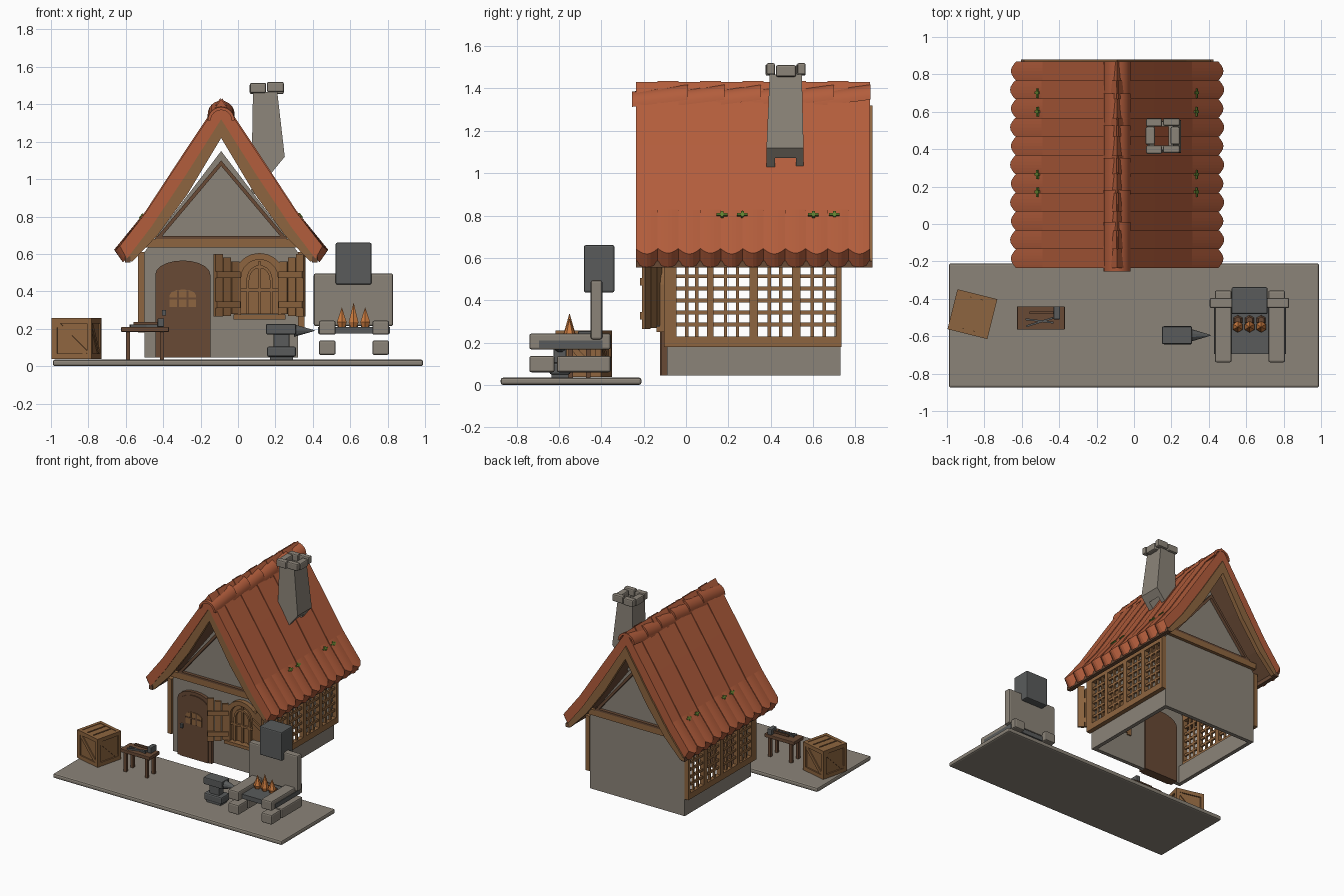
import bpy, bmesh, math
from mathutils import Matrix, Vector

if "Cube" in bpy.data.objects:
    bpy.data.objects.remove(bpy.data.objects["Cube"])


def material(name, r, g, b):
    m = bpy.data.materials.new(name)
    m.use_nodes = True
    m.diffuse_color = (r, g, b, 1)
    m.node_tree.nodes["Principled BSDF"].inputs["Base Color"].default_value = (r, g, b, 1)
    return m


STONE = material("stone", 0.26, 0.23, 0.19)
TILE = material("red tile", 0.45, 0.11, 0.045)
WOOD = material("light wood", 0.27, 0.13, 0.05)
DARK = material("dark wood", 0.14, 0.068, 0.036)
IRON = material("iron", 0.1, 0.105, 0.105)
FIRE = material("flame orange", 0.6, 0.2, 0.05)
MOSS = material("moss green", 0.12, 0.22, 0.03)
CX = -0.09  # centre line of the house


def finish(name, bm, mat, bevel=0, matrix=None, smooth=False):
    if matrix:
        bm.transform(matrix)
    bmesh.ops.recalc_face_normals(bm, faces=bm.faces)
    me = bpy.data.meshes.new(name)
    bm.to_mesh(me)
    bm.free()
    me.materials.append(mat)
    ob = bpy.data.objects.new(name, me)
    bpy.context.collection.objects.link(ob)
    if smooth:
        bpy.ops.object.select_all(action='DESELECT')
        ob.select_set(True)
        bpy.context.view_layer.objects.active = ob
        bpy.ops.object.shade_smooth_by_angle(angle=0.7)
    if bevel:
        mod = ob.modifiers.new("Bevel", 'BEVEL')
        mod.width, mod.segments = bevel, 2
    return ob


def boxes(name, spans, mat, bevel=0, matrix=None):
    """Each span is x0, x1, y0, y1, z0, z1."""
    bm = bmesh.new()
    for x0, x1, y0, y1, z0, z1 in spans:
        m = Matrix.Translation(((x0 + x1) / 2, (y0 + y1) / 2, (z0 + z1) / 2))
        bmesh.ops.create_cube(bm, size=1, matrix=m @ Matrix.Diagonal((x1 - x0, y1 - y0, z1 - z0, 1)))
    return finish(name, bm, mat, bevel, matrix)


def prism(name, pts, y0, y1, mat, x=CX, rise=0, smooth=False, mirror=1):
    bm = bmesh.new()
    a = [bm.verts.new((x + mirror * px, y0, pz)) for px, pz in pts]
    b = [bm.verts.new((x + mirror * px, y1, pz + rise)) for px, pz in pts]
    bm.faces.new(a)
    bm.faces.new(b)
    n = len(pts)
    for i in range(n):
        bm.faces.new((a[i], a[(i + 1) % n], b[(i + 1) % n], b[i]))
    return finish(name, bm, mat, smooth=smooth)


def arch(w, z0, spring, rise, n=10):
    """Outline of an arched opening of half width w."""
    top = [(w * math.cos(math.pi * i / n), spring + rise * math.sin(math.pi * i / n)) for i in range(n + 1)]
    return [(w, z0)] + top + [(-w, z0)]


def cone(name, base, r1, r2, h, mat, sides=8, rot=None):
    bm = bmesh.new()
    m = Matrix.Translation(base) @ (rot or Matrix()) @ Matrix.Translation((0, 0, h / 2))
    bmesh.ops.create_cone(bm, cap_ends=True, segments=sides, radius1=r1, radius2=r2, depth=h, matrix=m)
    return finish(name, bm, mat)


# Yard slab
boxes("yard_slab", [(-0.99, 0.99, -0.875, -0.21, 0, 0.035)], STONE, 0.012)

# House walls, open underneath and along the lattice sides
gable = [(-0.41, 0.045), (0.41, 0.045), (0.41, 0.61), (0, 1.15), (-0.41, 0.61)]
prism("front_wall", gable, -0.09, -0.06, STONE)
prism("back_wall", gable, 0.70, 0.73, STONE)
for s, side in ((-1, "right"), (1, "left")):
    x0, x1 = sorted((CX + s * 0.41, CX + s * 0.38))
    boxes(side + "_base_wall", [(x0, x1, -0.09, 0.73, 0.045, 0.185)], STONE)

    # Lattice side panels
    x0, x1 = sorted((CX + s * 0.445, CX + s * 0.41))
    posts = [(-0.105, -0.045), (0.098, 0.13), (0.3, 0.34), (0.5, 0.54), (0.708, 0.735)]
    boxes(side + "_panel_frame", [(x0, x1, a, b, 0.185, 0.61) for a, b in posts]
          + [(x0, x1, -0.105, 0.735, 0.18, 0.228), (x0, x1, -0.105, 0.735, 0.565, 0.61)], WOOD)
    x0, x1 = x0 + 0.01, x1 - 0.01
    bars = [(x0, x1, -0.1, 0.73, z - 0.009, z + 0.009) for z in [0.228 + 0.057 * i for i in range(1, 6)]]
    for (_, a), (b, _) in zip(posts, posts[1:]):
        for i in (1, 2):
            y = a + (b - a) * i / 3
            bars.append((x0, x1, y - 0.008, y + 0.008, 0.2, 0.58))
    boxes(side + "_lattice", bars, WOOD)

# Gable timbers at both ends
for end, y0, y1 in (("front", -0.115, -0.088), ("back", 0.728, 0.755)):
    boxes(end + "_tie_beam", [(CX - 0.41, CX + 0.41, y0, y1, 0.635, 0.68)], WOOD)
    boxes(end + "_tie_trim", [(CX - 0.35, CX + 0.35, y0, y1, 0.68, 0.695)], DARK)
    for s in (-1, 1):
        prism(end + "_gable_rafter", [(0, 1.10), (0.345, 0.69), (0.32, 0.69), (0, 1.07)],
              y0, y1, DARK, mirror=s)

# Roof: tile columns, boarding and barge boards
top = [(0, 1.43), (0.2, 1.13), (0.4, 0.825), (0.555, 0.63)]
mid = [(0, 1.32), (0.19, 1.02), (0.37, 0.75), (0.515, 0.565)]
low = [(0, 1.22), (0.18, 0.92), (0.34, 0.70), (0.475, 0.56)]
deck = [((a + 3 * c) / 4, (b + 3 * d) / 4) for (a, b), (c, d) in zip(low, mid)]
COLS, STEPS = 11, 6
Y0, Y1 = -0.235, 0.868


def tile_columns(s):
    bm = bmesh.new()
    w = (Y1 - Y0) / COLS
    for c in range(COLS):
        lift = 0.004 * (c % 2)
        rows = []
        for k in range(STEPS + 1):
            y = Y0 + w * (c + k / STEPS)
            wave = 0.036 * math.sin(math.pi * k / STEPS) - 0.018
            edge = Vector((0.75, -0.66)) * wave
            ring = [Vector(p) + Vector((lift, lift)) for p in top] + [Vector(p) for p in reversed(mid)]
            ring[3] += edge
            ring[4] += edge * 0.8
            rows.append([bm.verts.new((CX + s * p.x, y, p.y)) for p in ring])
        for a, b in zip(rows, rows[1:]):
            for i in range(8):
                bm.faces.new((a[i], a[(i + 1) % 8], b[(i + 1) % 8], b[i]))
        bm.faces.new(rows[0])
        bm.faces.new(rows[-1])
    return bm


for s, side in ((-1, "right"), (1, "left")):
    finish(side + "_roof_tiles", tile_columns(s), TILE)
    prism(side + "_roof_boards", mid + deck[::-1], -0.2, 0.86, DARK, mirror=s)
    prism(side + "_front_barge_board", mid + low[::-1], -0.228, -0.195, WOOD, mirror=s)
    prism(side + "_back_barge_board", mid + low[::-1], 0.845, 0.88, WOOD, mirror=s)
    x0, x1 = sorted((CX + s * 0.485, CX + s * 0.515))
    boxes(side + "_eave_board", [(x0, x1, -0.235, 0.88, 0.555, 0.585)], DARK)
    # Moss tufts
    for y in (0.17, 0.265, 0.6, 0.7):
        m = Matrix.Translation((CX + s * 0.425, y, 0.803)) @ Matrix.Rotation(s * 0.91, 4, 'Y')
        boxes("moss_tuft", [(-0.006, 0.006, -0.025, 0.025, -0.004, 0.006),
                            (-0.018, 0.014, -0.006, 0.008, -0.004, 0.006)], MOSS, matrix=m)

# Overlapping ridge tiles
arc = [math.pi * i / 12 for i in range(13)]
for i in range(6):
    ring = [(r * math.cos(a), 1.313 + r * math.sin(a))
            for r, angles in ((0.072, arc), (0.056, arc[::-1])) for a in angles]
    prism("ridge_tile", ring, -0.255 + 0.172 * i, 0.01 + 0.172 * i, TILE, rise=0.034, smooth=True)

# Hollow chimney with a slanted foot
bm = bmesh.new()
rings = []
for x0, x1, y0, y1, foot in ((0.07, 0.25, 0.38, 0.555, True), (0.08, 0.21, 0.395, 0.547, False),
                             (0.11, 0.185, 0.42, 0.52, False), (0.11, 0.21, 0.42, 0.52, True)):
    rings.append([bm.verts.new((x, y, 0.9 + (x - 0.07) * 1.22 if foot else 1.465))
                  for x, y in ((x0, y0), (x1, y0), (x1, y1), (x0, y1))])
for a, b in zip(rings, rings[1:] + rings[:1]):
    for i in range(4):
        bm.faces.new((a[i], a[(i + 1) % 4], b[(i + 1) % 4], b[i]))
finish("chimney", bm, STONE)
caps = []
for y in (0.38, 0.525):
    caps += [(0.065, 0.15, y - 0.005, y + 0.04, 1.46, 1.515), (0.155, 0.245, y, y + 0.04, 1.465, 1.52)]
caps += [(x, x + 0.05, 0.424, 0.52, 1.455, 1.51) for x in (0.062, 0.195)]
boxes("chimney_cap_stones", caps, STONE, 0.009)

# Arched door
DX = -0.295
prism("door_frame", arch(0.147, 0.045, 0.49, 0.075), -0.115, -0.05, DARK, x=DX)
prism("door_leaf", arch(0.122, 0.045, 0.47, 0.07), -0.122, -0.114, DARK, x=DX)
prism("door_window", arch(0.07, 0.315, 0.38, 0.03, 6), -0.127, -0.121, WOOD, x=DX)
boxes("door_window_bars", [(DX + d - 0.005, DX + d + 0.005, -0.13, -0.122, 0.315, 0.405) for d in (-0.025, 0.025)]
      + [(DX - 0.07, DX + 0.07, -0.13, -0.122, 0.357, 0.367)], DARK)
boxes("door_handle", [(-0.405, -0.385, -0.14, -0.12, 0.27, 0.3)], IRON)

# Arched window with open shutters
WX = 0.115
prism("window_pane", arch(0.1, 0.28, 0.47, 0.1), -0.1, -0.05, WOOD, x=WX)
outer, inner = arch(0.133, 0.265, 0.475, 0.13), arch(0.098, 0.265, 0.475, 0.095)
prism("window_frame", outer + inner[::-1], -0.125, -0.05, WOOD, x=WX)
prism("window_inner_arch", arch(0.07, 0.28, 0.46, 0.08) + arch(0.055, 0.28, 0.46, 0.065)[::-1],
      -0.118, -0.1, WOOD, x=WX)
boxes("window_bars", [(WX - 0.008, WX + 0.008, -0.115, -0.098, 0.28, 0.56),
                      (WX - 0.1, WX + 0.1, -0.115, -0.098, 0.4, 0.416)], WOOD)
boxes("window_sill", [(WX - 0.14, WX + 0.14, -0.14, -0.06, 0.25, 0.275)], WOOD)
for s, side in ((-1, "right"), (1, "left")):
    m = (Matrix.Translation((WX, -0.12, 0)) @ Matrix.Diagonal((s, 1, 1, 1))
         @ Matrix.Translation((0.112, 0, 0)) @ Matrix.Rotation(-0.56, 4, 'Z'))
    boxes(side + "_shutter", [(0.0, 0.048, -0.009, 0.009, 0.28, 0.56), (0.052, 0.1, -0.009, 0.009, 0.268, 0.58),
                              (0.104, 0.152, -0.009, 0.009, 0.265, 0.6), (0.0, 0.15, -0.02, 0.0, 0.31, 0.345),
                              (0.0, 0.15, -0.02, 0.0, 0.47, 0.505)], WOOD, matrix=m)

# Crate with battens and a brace on each side
H = 0.11
crate = Matrix.Translation((-0.864, -0.482, 0.148)) @ Matrix.Rotation(math.radians(-14), 4, 'Z')
boxes("crate_body", [(-0.1, 0.1, -0.1, 0.1, -0.1, 0.1)], WOOD, matrix=crate)
boxes("crate_lid_slats", [(x, x + 0.05, -0.1, 0.1, 0.09, 0.106) for x in (-0.085, -0.025, 0.035)], WOOD, matrix=crate)
for i in range(4):
    turn = crate @ Matrix.Rotation(i * math.pi / 2, 4, 'Z')
    boxes("crate_battens", [(-H, H, -H, -0.085, 0.08, H), (-H, H, -H, -0.085, -H, -0.08),
                            (-H, -0.08, -H, -0.085, -H, H)], WOOD, matrix=turn)
    boxes("crate_brace", [(-0.115, 0.115, -0.107, -0.095, -0.013, 0.013)], WOOD,
          matrix=turn @ Matrix.Rotation(0.78, 4, 'Y'))

# Work bench and tools
boxes("bench_top", [(-0.625, -0.37, -0.565, -0.44, 0.183, 0.21)], DARK, 0.004)
boxes("bench_legs", [(x, x + 0.022, y, y + 0.022, 0.035, 0.185)
                     for x in (-0.6, -0.417) for y in (-0.555, -0.472)], DARK)
boxes("hammer_head", [(-0.43, -0.395, -0.51, -0.44, 0.21, 0.255)], IRON, 0.005)
boxes("hammer_handle", [(-0.56, -0.42, -0.482, -0.468, 0.222, 0.236)], DARK)
for a in (-0.12, 0.3):
    boxes("tong_arm", [(-0.09, 0.06, -0.005, 0.005, 0, 0.012)], IRON,
          matrix=Matrix.Translation((-0.49, -0.52, 0.21)) @ Matrix.Rotation(a, 4, 'Z'))

# Anvil
boxes("anvil_body", [(0.15, 0.31, -0.642, -0.548, 0.17, 0.225), (0.19, 0.275, -0.625, -0.565, 0.1, 0.175)], IRON, 0.006)
boxes("anvil_foot", [(0.155, 0.31, -0.645, -0.545, 0.05, 0.105)], IRON, 0.01)
boxes("anvil_base", [(0.17, 0.295, -0.635, -0.555, 0.033, 0.055)], IRON)
cone("anvil_horn", (0.3, -0.595, 0.19), 0.035, 0.002, 0.11, IRON, 10, Matrix.Rotation(math.pi / 2, 4, 'Y'))

# Forge
boxes("forge_back", [(0.405, 0.83, -0.45, -0.395, 0.215, 0.495)], STONE, 0.01)
blocks = []
for x in (0.432, 0.718):
    blocks += [(x, x + 0.09, -0.74, -0.355, 0.168, 0.243), (x, x + 0.09, -0.74, -0.62, 0.06, 0.137),
               (x, x + 0.09, -0.61, -0.355, 0.06, 0.137)]
boxes("forge_blocks", blocks, STONE, 0.01)
boxes("forge_pan", [(0.428, 0.812, -0.695, -0.395, 0.175, 0.21)], IRON)
boxes("forge_hood", [(0.522, 0.714, -0.482, -0.338, 0.437, 0.66)], IRON, 0.008)
for x, h in ((0.555, 0.1), (0.618, 0.125), (0.68, 0.1)):
    cone("flame", (x, -0.55, 0.235), 0.03, 0, h - 0.02, FIRE, 6)
    cone("flame_foot", (x, -0.55, 0.205), 0.018, 0.03, 0.03, FIRE, 6)
    cone("coal", (x, -0.515, 0.205), 0.03, 0.018, 0.025, DARK, 6)
